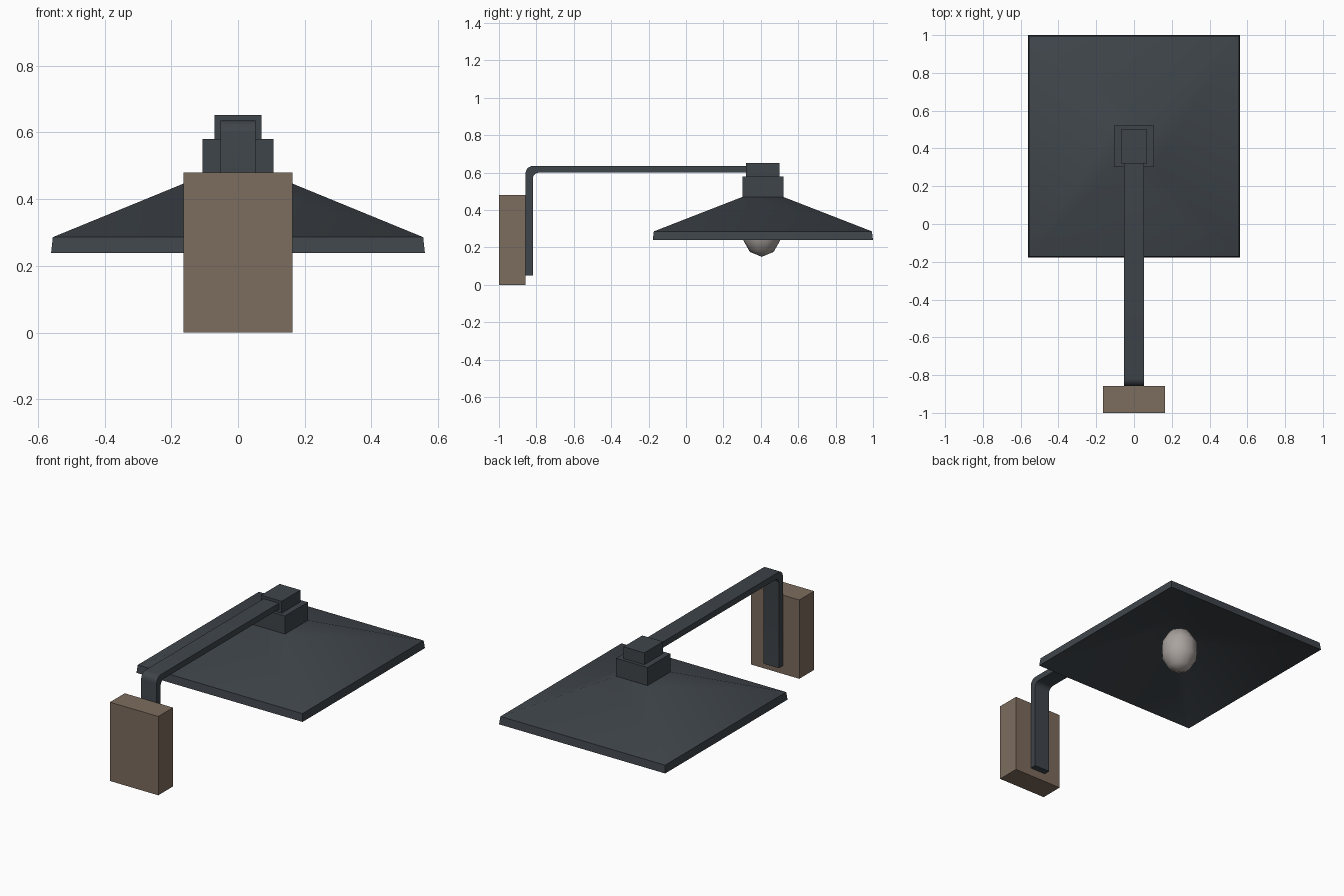
import bpy, bmesh, math

if "Cube" in bpy.data.objects:
    bpy.data.objects.remove(bpy.data.objects["Cube"])

CY = 0.411  # y position of the lamp axis


def material(name, color):
    m = bpy.data.materials.new(name)
    m.diffuse_color = (*color, 1)
    m.use_nodes = True
    m.node_tree.nodes["Principled BSDF"].inputs["Base Color"].default_value = m.diffuse_color
    return m


METAL = material("dark slate metal", (0.049, 0.059, 0.069))
WOOD = material("brown wood", (0.203, 0.149, 0.110))
GLASS = material("pale glass", (0.40, 0.365, 0.345))


def finish(name, bm, mat, smooth=None):
    bmesh.ops.recalc_face_normals(bm, faces=bm.faces)
    mesh = bpy.data.meshes.new(name)
    bm.to_mesh(mesh)
    bm.free()
    mesh.materials.append(mat)
    ob = bpy.data.objects.new(name, mesh)
    bpy.context.collection.objects.link(ob)
    if smooth:
        bpy.ops.object.select_all(action='DESELECT')
        ob.select_set(True)
        bpy.context.view_layer.objects.active = ob
        bpy.ops.object.shade_smooth_by_angle(angle=math.radians(smooth))
    return ob


def box(name, hx, y0, y1, z0, z1, mat):
    bm = bmesh.new()
    bmesh.ops.create_cube(bm, size=1)
    for v in bm.verts:
        v.co = (v.co.x * 2 * hx, (y0 + y1) / 2 + v.co.y * (y1 - y0),
                (z0 + z1) / 2 + v.co.z * (z1 - z0))
    return finish(name, bm, mat)


# wall block, collar and cap
box("wall_block", 0.163, -1.0, -0.858, 0, 0.48, WOOD)
box("shade_collar", 0.106, CY - 0.11, CY + 0.11, 0.468, 0.58, METAL)
box("collar_cap", 0.070, CY - 0.09, CY + 0.09, 0.58, 0.652, METAL)


# bent arm: flat bar profile in yz with rounded corner, extruded along x
def arc(cy, cz, r, n=5):
    return [(cy - r * math.cos(a), cz + r * math.sin(a))
            for a in (math.pi / 2 * i / n for i in range(n + 1))]


outer = arc(-0.818, 0.596, 0.04)
inner = arc(-0.787, 0.568, 0.032)
profile = [(-0.858, 0.05)] + outer + [(0.34, 0.636), (0.34, 0.600)]
profile += inner[::-1] + [(-0.819, 0.05)]
bm = bmesh.new()
face = bm.faces.new([bm.verts.new((-0.052, y, z)) for y, z in profile])
ext = bmesh.ops.extrude_face_region(bm, geom=[face])
for v in ext["geom"]:
    if isinstance(v, bmesh.types.BMVert):
        v.co.x = 0.052
finish("bent_arm", bm, METAL, 30)

# thick pyramid shade: square rings (half x, half y, z), outside then underside
rings = [(0.106, 0.11, 0.470), (0.555, 0.583, 0.286),
         (0.560, 0.589, 0.239), (0.106, 0.11, 0.425)]
bm = bmesh.new()
loops = [[bm.verts.new((sx * hx, CY + sy * hy, z))
          for sx, sy in ((-1, -1), (1, -1), (1, 1), (-1, 1))] for hx, hy, z in rings]
for a, b in zip(loops, loops[1:]):
    for i in range(4):
        j = (i + 1) % 4
        bm.faces.new((a[i], a[j], b[j], b[i]))
bm.faces.new(loops[0])
bm.faces.new(loops[-1])
finish("lamp_shade", bm, METAL, 40)

# bulb: low-poly stretched sphere, its top meets the inside of the shade
bm = bmesh.new()
bmesh.ops.create_uvsphere(bm, u_segments=10, v_segments=5, radius=1)
for v in bm.verts:
    v.co = (v.co.x * 0.108, 0.405 + v.co.y * 0.108, 0.288 + v.co.z * 0.138)
finish("bulb", bm, GLASS, 60)
